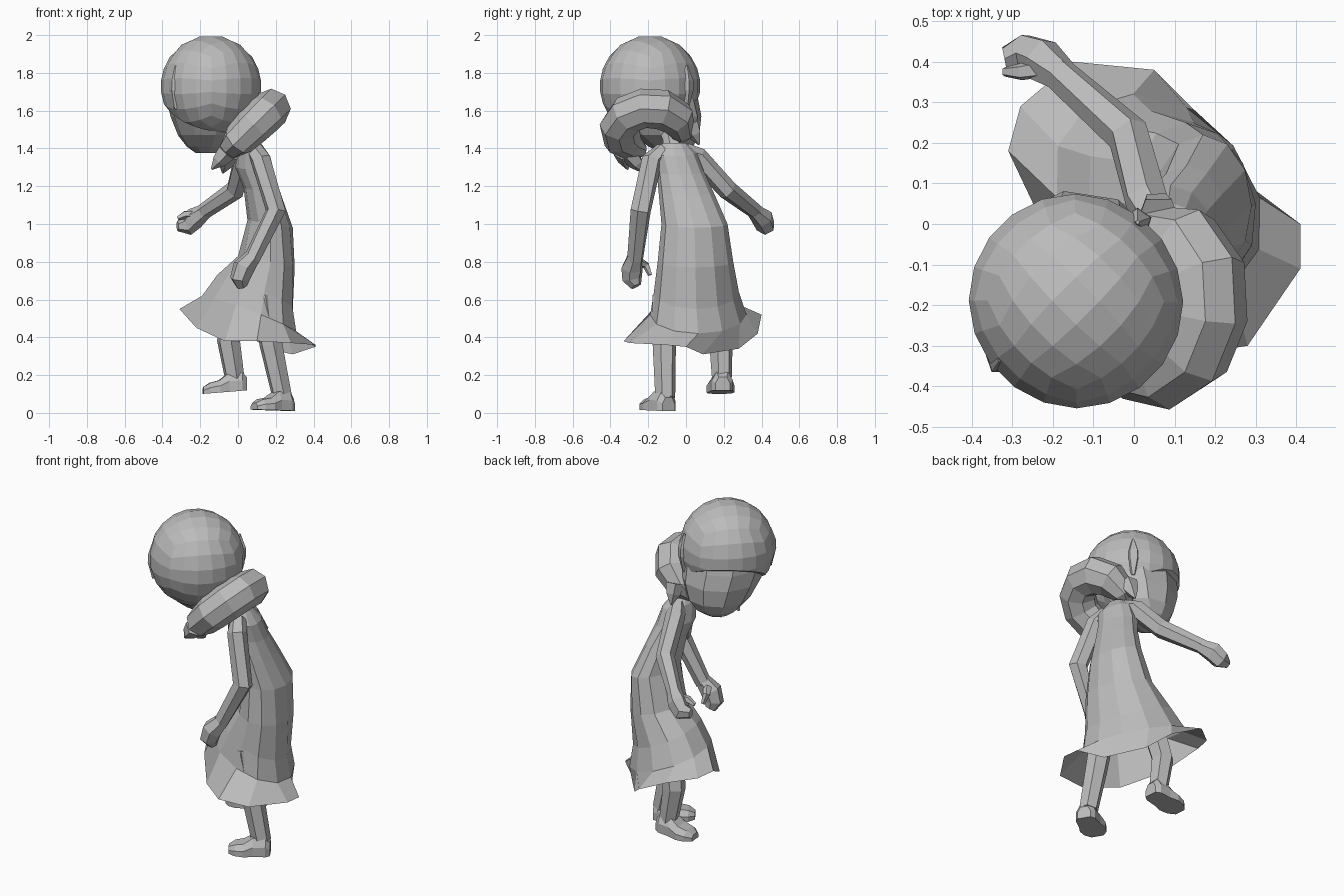
import bpy, bmesh, math
from mathutils import Vector, Matrix

cube = bpy.data.objects.get("Cube")
if cube:
    bpy.data.objects.remove(cube, do_unlink=True)

clay = bpy.data.materials.new("plain_grey")
clay.use_nodes = True
GREY = (0.5, 0.5, 0.5, 1)
clay.diffuse_color = GREY
clay.node_tree.nodes["Principled BSDF"].inputs["Base Color"].default_value = GREY


def finish(name, bm):
    bmesh.ops.recalc_face_normals(bm, faces=bm.faces)
    mesh = bpy.data.meshes.new(name)
    bm.to_mesh(mesh)
    bm.free()
    mesh.materials.append(clay)
    obj = bpy.data.objects.new(name, mesh)
    bpy.context.scene.collection.objects.link(obj)
    return obj


def loft(name, rings, caps=(True, True)):
    """Skin a list of equal-length point rings."""
    bm = bmesh.new()
    rows = [[bm.verts.new(p) for p in ring] for ring in rings]
    n = len(rows[0])
    for a, b in zip(rows, rows[1:]):
        for i in range(n):
            j = (i + 1) % n
            bm.faces.new((a[i], a[j], b[j], b[i]))
    for row, cap in zip((rows[0], rows[-1]), caps):
        if cap:
            bm.faces.new(row)
    return finish(name, bm)


def oval(centre, u, v, n):
    """Ring round a centre with half-axes u and v."""
    return [centre + u * math.cos(k * math.tau / n) + v * math.sin(k * math.tau / n) for k in range(n)]


def tube(name, path, sides=6):
    """Tapered limb through (x, y, z, radius) points."""
    pts = [Vector(p[:3]) for p in path]
    rings = []
    for i, p in enumerate(pts):
        d = (pts[min(i + 1, len(pts) - 1)] - pts[max(i - 1, 0)]).normalized()
        u = d.cross(Vector((0.3, 1, 0.1))).normalized()
        rings.append(oval(p, u * path[i][3], d.cross(u) * path[i][3], sides))
    return loft(name, rings)


# Dress: leaning bodice rings (centre, radii, tilt, skew), then a flared, uneven hem
bodice = [(0.07, -0.06, 1.43, 0.05, 0.06, 0.0, 0.0),
          (0.085, -0.06, 1.38, 0.085, 0.115, 0.02, 0.0),
          (0.09, -0.03, 1.28, 0.105, 0.125, 0.02, 0.0),
          (0.13, 0.0, 1.17, 0.10, 0.145, 0.02, 0.0),
          (0.17, 0.045, 1.0, 0.12, 0.175, 0.02, 0.0),
          (0.15, 0.05, 0.8, 0.15, 0.20, 0.03, 0.15),
          (0.09, 0.055, 0.64, 0.20, 0.225, 0.09, 0.25),
          (0.06, 0.065, 0.52, 0.25, 0.255, 0.10, 0.25)]
hem = [(0.41, 0.0, 0.35), (0.29, 0.09, 0.31), (0.15, 0.28, 0.34), (0.05, 0.38, 0.42),
       (-0.15, 0.40, 0.52), (-0.28, 0.29, 0.54), (-0.31, 0.18, 0.55), (-0.22, -0.01, 0.45),
       (-0.07, -0.20, 0.38), (0.10, -0.33, 0.38), (0.28, -0.30, 0.37), (0.41, -0.11, 0.36)]
rings = [oval(Vector((cx, cy, z)), Vector((rx, 0, -tilt)), Vector((-skew * rx, ry, 0)), len(hem))
         for cx, cy, z, rx, ry, tilt, skew in bodice]
loft("dress", rings + [hem], caps=(True, False))

# Neck
tube("neck", [(0.08, -0.06, 1.36, 0.055), (0.03, -0.08, 1.45, 0.045), (-0.06, -0.13, 1.58, 0.05)])

# Arms and hands, fingers curled
tube("right_arm", [(0.06, -0.01, 1.39, 0.045), (0.03, 0.06, 1.355, 0.055), (-0.015, 0.22, 1.18, 0.053),
                   (-0.19, 0.375, 1.06, 0.042)])
tube("right_hand", [(-0.17, 0.36, 1.07, 0.04), (-0.23, 0.405, 1.03, 0.058), (-0.27, 0.42, 0.99, 0.052),
                    (-0.32, 0.41, 0.99, 0.028)])
tube("right_thumb", [(-0.22, 0.385, 1.05, 0.025), (-0.28, 0.375, 1.05, 0.022), (-0.32, 0.375, 1.03, 0.012)], 5)
tube("left_arm", [(0.09, -0.12, 1.39, 0.045), (0.12, -0.18, 1.34, 0.055), (0.20, -0.24, 1.07, 0.055),
                  (0.07, -0.27, 0.81, 0.044)])
tube("left_hand", [(0.08, -0.27, 0.83, 0.042), (0.03, -0.285, 0.77, 0.06), (0.01, -0.285, 0.71, 0.054),
                   (0.02, -0.265, 0.67, 0.03)])
tube("left_thumb", [(0.03, -0.25, 0.80, 0.025), (0.01, -0.21, 0.78, 0.02), (0.02, -0.19, 0.73, 0.012)], 5)

# Legs
tube("right_leg", [(0.0, 0.15, 0.62, 0.07), (-0.05, 0.185, 0.38, 0.064), (-0.015, 0.19, 0.17, 0.053)])
tube("left_leg", [(0.13, -0.11, 0.62, 0.07), (0.175, -0.115, 0.36, 0.063), (0.235, -0.11, 0.08, 0.054)])


def foot(name, ankle, toe, pitch):
    """Shoe with flat sole; rings run from heel to toe."""
    d = Vector((toe[0], toe[1], 0)).normalized()
    s = Vector((-d.y, d.x, 0))
    rings = []
    for u, h, w in [(-0.055, 0.07, 0.038), (-0.03, 0.1, 0.056), (0.04, 0.1, 0.062),
                    (0.09, 0.065, 0.074), (0.14, 0.055, 0.064), (0.175, 0.035, 0.035)]:
        base = Vector(ankle) + d * u + Vector((0, 0, pitch * u))
        rings.append([base + s * (w * k) + Vector((0, 0, h * z))
                      for k, z in [(-1, 0), (-1, 0.55), (-0.55, 1), (0.55, 1), (1, 0.55), (1, 0)]])
    return loft(name, rings)


foot("right_foot", (-0.01, 0.19, 0.115), (-1, -0.08), -0.08)
foot("left_foot", (0.235, -0.12, 0.012), (-1, -0.6), 0.03)

# Head axes: the face looks over the right shoulder
FWD = Vector((-1, 1, 0)).normalized()
SIDE = Vector((1, 1, 0)).normalized()
UP = Vector((0, 0, 1))
HEAD = Vector((-0.143, -0.19, 1.73))

# Hair cap: a rounded cube, cut along the fringe
bm = bmesh.new()
bmesh.ops.create_cube(bm, size=2)
bmesh.ops.subdivide_edges(bm, edges=bm.edges[:], cuts=4, use_grid_fill=True)
for v in bm.verts:
    v.co = Vector([math.tan(c * math.pi / 4) for c in v.co]).normalized()
place = Matrix((FWD * 0.268, SIDE * 0.264, UP * 0.27)).transposed().to_4x4()
place.translation = HEAD
bm.transform(place)
cut = (FWD * 0.5 + SIDE * 0.1 - UP * 0.87).normalized()
bmesh.ops.bisect_plane(bm, geom=bm.verts[:] + bm.edges[:] + bm.faces[:],
                       plane_co=HEAD + cut * 0.155, plane_no=cut, clear_outer=True)
bmesh.ops.holes_fill(bm, edges=[e for e in bm.edges if e.is_boundary])
finish("hair_cap", bm)

# Face, narrowing to the chin
face = []
for z, f, s, rf, rs in [(1.76, 0.0, 0.0, 0.235, 0.235), (1.66, 0.01, 0.015, 0.243, 0.235),
                        (1.57, 0.035, 0.04, 0.22, 0.222), (1.47, 0.06, 0.06, 0.175, 0.18),
                        (1.41, 0.085, 0.07, 0.115, 0.125), (1.375, 0.10, 0.07, 0.055, 0.065)]:
    c = Vector((HEAD.x, HEAD.y, z)) + FWD * f + SIDE * s
    face.append(oval(c, FWD * rf, SIDE * rs, 10))
loft("face", face)

# Pointed ears
for name, k in (("right_ear", 0.245), ("left_ear", -0.235)):
    at = HEAD + SIDE * k + FWD * 0.03
    tube(name, [(*(at - UP * 0.12), 0.01), (*(at - UP * 0.02), 0.036), (*(at + UP * 0.03), 0.034),
                (*(at + UP * 0.11), 0.005)], 5)

# Lower hair: a thick tilted crescent swept round behind the neck
LOCK = Vector((0.06, -0.19, 1.50))
along = Vector((0.37, 0.22, 0.36)).normalized()
thick = Vector((-0.7, 0.0, 0.72))
thick = (thick - along * thick.dot(along)).normalized()
across = thick.cross(along)
rings = []
for deg, w, t in [(100, 0.025, 0.03), (70, 0.07, 0.075), (35, 0.10, 0.10), (0, 0.11, 0.105), (-35, 0.105, 0.105),
                  (-70, 0.105, 0.105), (-105, 0.105, 0.10), (-140, 0.105, 0.09), (-170, 0.08, 0.06),
                  (-195, 0.03, 0.025)]:
    radial = along * math.cos(math.radians(deg)) + across * math.sin(math.radians(deg))
    rings.append(oval(LOCK + radial * 0.165, radial * w, thick * t, 8))
loft("lower_hair", rings)

# Loose pointed strands at both ends
strands = {"front_strand": ((0.06, 0.02, 1.53), (0.05, 0.07, 1.42)),
           "low_strand": ((-0.05, -0.30, 1.37), (-0.08, -0.22, 1.27)),
           "low_outer_strand": ((-0.06, -0.33, 1.38), (-0.14, -0.31, 1.29))}
for name, (root, tip) in strands.items():
    r, t = Vector(root), Vector(tip)
    tube(name, [(*r, 0.055), (*r.lerp(t, 0.5), 0.04), (*t, 0.005)], 5)
